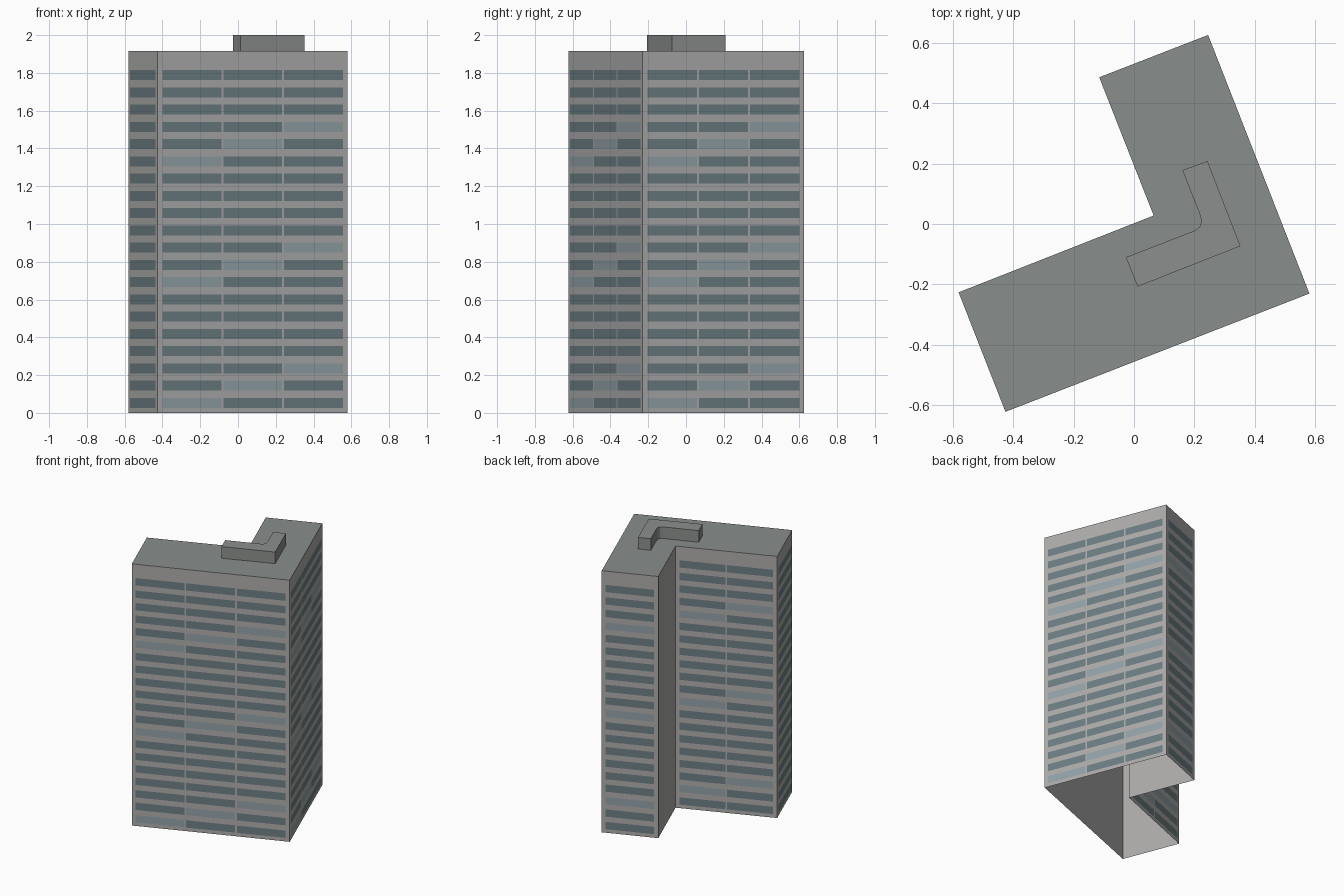
import bpy
from mathutils import Vector

if "Cube" in bpy.data.objects:
    bpy.data.objects.remove(bpy.data.objects["Cube"])

H, TOP = 1.915, 2.0
ROWS, PITCH, SILL, WIN_H = 20, 0.0913, 0.027, 0.053
MARGIN, GAP, OFFSET = 0.027, 0.011, 0.002


def material(name, rgb):
    m = bpy.data.materials.new(name)
    m.diffuse_color = (*rgb, 1)
    m.use_nodes = True
    m.node_tree.nodes["Principled BSDF"].inputs["Base Color"].default_value = m.diffuse_color
    return m


WALL = material("concrete", (0.42, 0.415, 0.41))
ROOF = material("roof_grey", (0.25, 0.275, 0.265))
PLANT = material("plant_grey", (0.26, 0.275, 0.265))
DARK = material("dark_glass", (0.15, 0.21, 0.225))
LIGHT = material("light_glass", (0.29, 0.36, 0.39))


def add_mesh(name, verts, faces, mats, indices=None):
    me = bpy.data.meshes.new(name)
    me.from_pydata(verts, [], faces)
    for m in mats:
        me.materials.append(m)
    if indices:
        me.polygons.foreach_set("material_index", indices)
    me.update()
    ob = bpy.data.objects.new(name, me)
    bpy.context.collection.objects.link(ob)
    return ob


def side_faces(n):
    return [(i, (i + 1) % n, n + (i + 1) % n, n + i) for i in range(n)]


def ring(points, z):
    return [(x, y, z) for x, y in points]


# L-shaped tower, open underneath, counter-clockwise footprint
foot = [(-0.58, -0.226), (-0.425, -0.621), (0.58, -0.23),
        (0.245, 0.625), (-0.115, 0.485), (0.065, 0.028)]
n = len(foot)
add_mesh("tower_walls", ring(foot, 0) + ring(foot, H), side_faces(n), [WALL])
add_mesh("tower_roof", ring(foot, H), [tuple(range(n))], [ROOF])

# Rooftop plant room with a rounded inner corner
plant = [(-0.027, -0.11), (0.012, -0.207), (0.352, -0.073), (0.243, 0.208),
         (0.16, 0.178), (0.219, 0.028), (0.223, 0.008), (0.217, -0.010), (0.203, -0.021)]
k = len(plant)
add_mesh("roof_plant_room", ring(plant, H) + ring(plant, TOP),
         side_faces(k) + [tuple(range(k, 2 * k))], [PLANT])


# Bands of window panels set just in front of a wall
def windows(name, edge, cols, lit=True):
    a, b = Vector(foot[edge]), Vector(foot[(edge + 1) % n])
    d = (b - a).normalized()
    out = Vector((d.y, -d.x)) * OFFSET
    w = ((b - a).length - 2 * MARGIN - (cols - 1) * GAP) / cols
    verts, faces, idx = [], [], []
    for level in range(ROWS):
        z = SILL + level * PITCH
        row = ROWS - 1 - level
        for c in range(cols):
            s = MARGIN + c * (w + GAP)
            p, q = a + d * s + out, a + d * (s + w) + out
            i = len(verts)
            verts += [(*p, z), (*q, z), (*q, z + WIN_H), (*p, z + WIN_H)]
            faces.append((i, i + 1, i + 2, i + 3))
            idx.append(int(lit and (row - (cols - 1 - c)) % 7 == 3))
    add_mesh(name, verts, faces, [DARK, LIGHT], idx)


windows("west_end_windows", 0, 1, lit=False)
windows("front_windows", 1, 3)
windows("right_windows", 2, 3)
windows("north_end_windows", 3, 1)
windows("back_windows", 5, 2)
